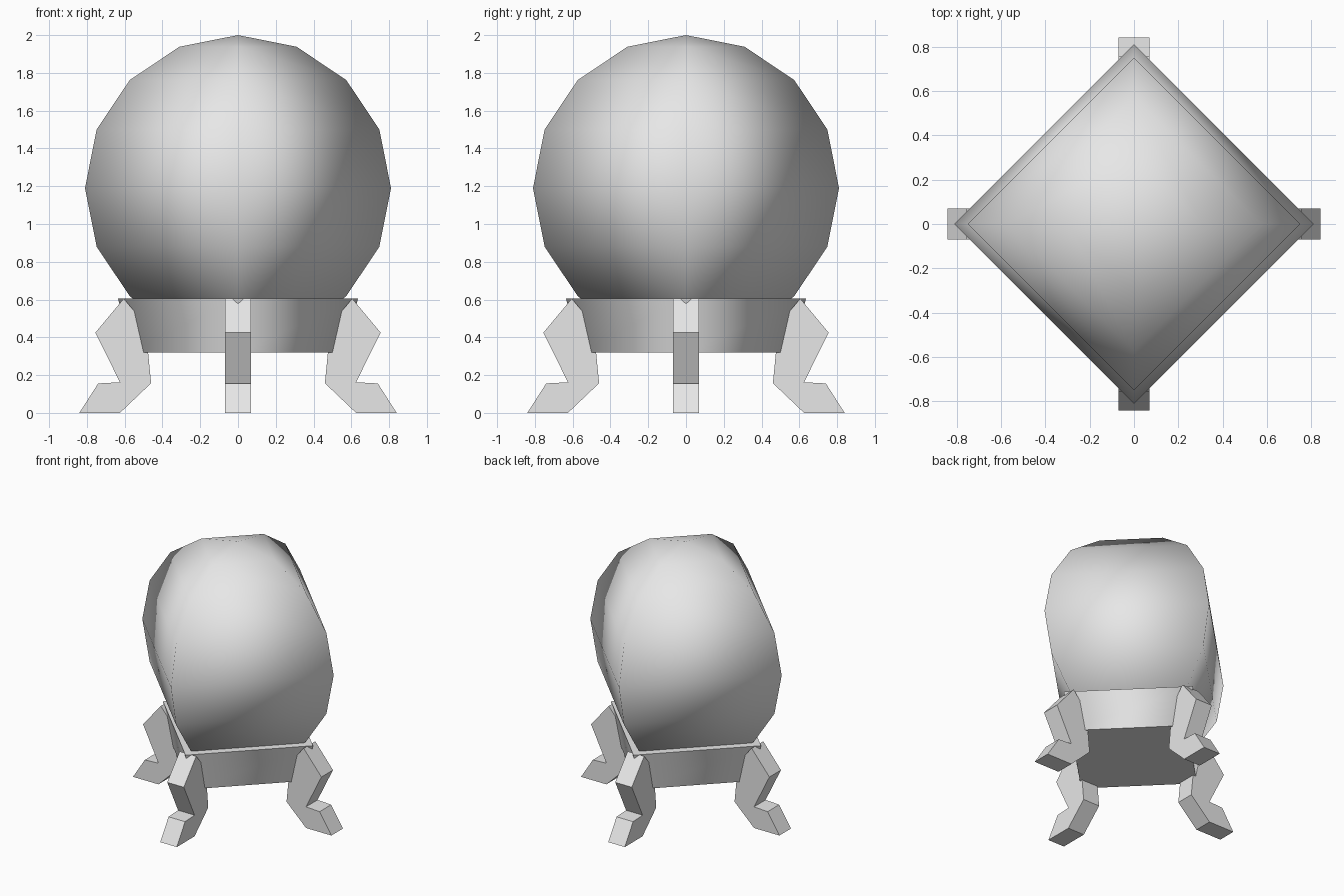
import bpy
import bmesh
import math
from mathutils import Matrix

cube = bpy.data.objects.get("Cube")
if cube:
    bpy.data.objects.remove(cube)

# One grey for every part
grey = bpy.data.materials.new("light grey")
grey.use_nodes = True
grey.diffuse_color = (0.8, 0.8, 0.8, 1)
grey.node_tree.nodes["Principled BSDF"].inputs["Base Color"].default_value = (0.8, 0.8, 0.8, 1)


def finish(name, bm):
    bmesh.ops.recalc_face_normals(bm, faces=bm.faces)
    mesh = bpy.data.meshes.new(name)
    bm.to_mesh(mesh)
    bm.free()
    mesh.materials.append(grey)
    obj = bpy.data.objects.new(name, mesh)
    bpy.context.collection.objects.link(obj)
    return obj


# Four-sided ball, smooth all over
bm = bmesh.new()
bmesh.ops.create_uvsphere(bm, u_segments=4, v_segments=8, radius=0.81,
                          matrix=Matrix.Translation((0, 0, 1.19)))
for face in bm.faces:
    face.smooth = True
finish("ball", bm)

# Four-sided tapered stand with smooth walls and crisp rims
BOTTOM, TOP = 0.32, 0.606
bm = bmesh.new()
rings = []
for radius, z in ((0.57, BOTTOM), (0.635, TOP)):
    rings.append([bm.verts.new((radius * math.cos(i * math.pi / 2),
                                radius * math.sin(i * math.pi / 2), z))
                  for i in range(4)])
low, high = rings
for i in range(4):
    j = (i + 1) % 4
    wall = bm.faces.new((low[i], low[j], high[j], high[i]))
    wall.smooth = True
for ring in rings:
    cap = bm.faces.new(ring)
    for edge in cap.edges:
        edge.smooth = False
finish("stand", bm)

# Bent legs: one side outline (distance out, height), extruded and turned
LEG_OUTLINE = [(0.605, 0.605), (0.755, 0.425), (0.625, 0.162), (0.74, 0.156),
               (0.84, 0), (0.625, 0), (0.46, 0.157), (0.478, 0.34), (0.5, 0.48)]
HALF_WIDTH = 0.07
for turn, side in enumerate(("left", "back", "right", "front")):
    bm = bmesh.new()
    outline = bm.faces.new([bm.verts.new((r, -HALF_WIDTH, z)) for r, z in LEG_OUTLINE])
    grown = bmesh.ops.extrude_face_region(bm, geom=[outline])
    bmesh.ops.translate(bm, vec=(0, 2 * HALF_WIDTH, 0),
                        verts=[g for g in grown["geom"] if isinstance(g, bmesh.types.BMVert)])
    leg = finish(side + "_leg", bm)
    leg.rotation_euler.z = turn * math.pi / 2
